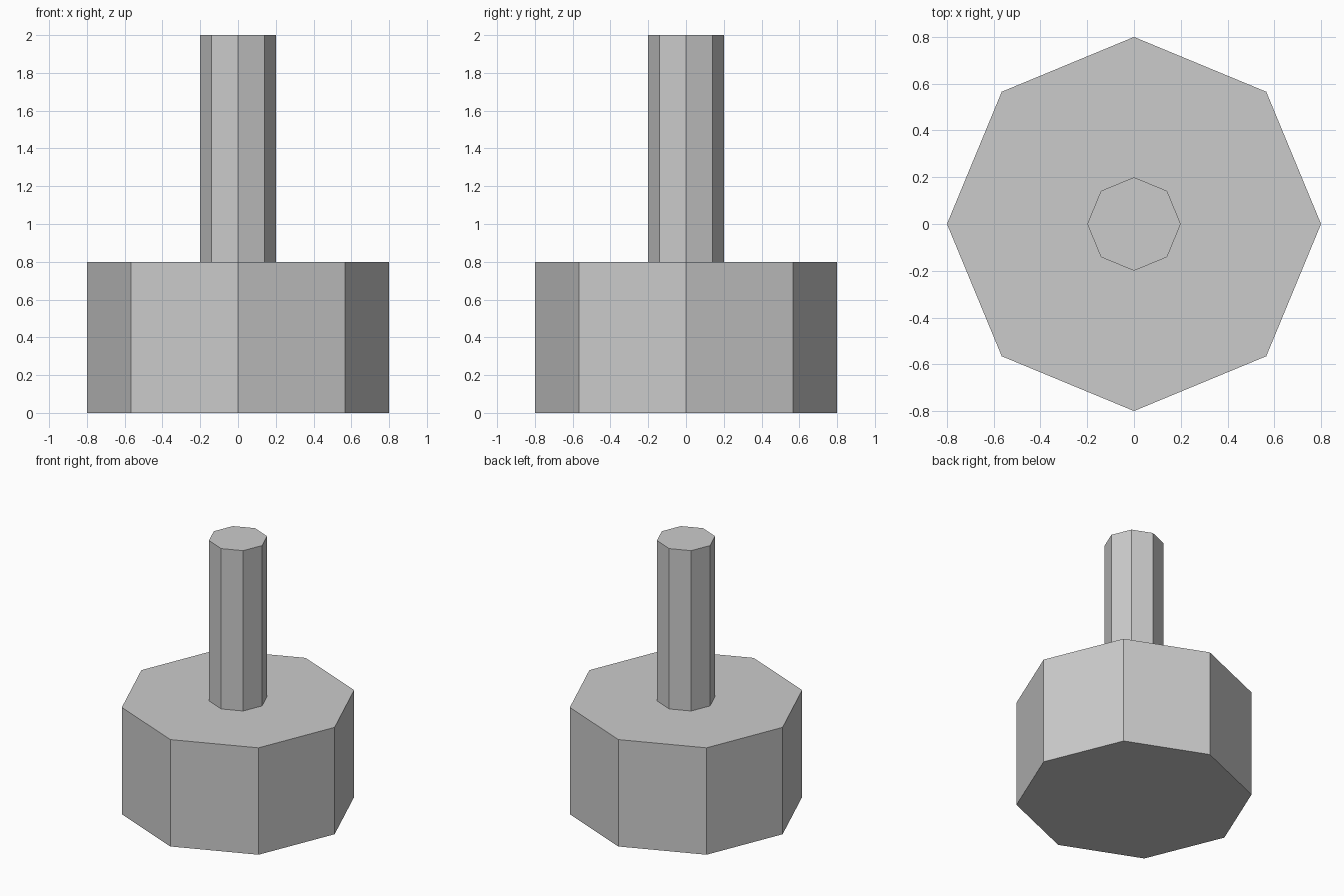
import bpy
import bmesh
from math import cos, sin, tau

if "Cube" in bpy.data.objects:
    bpy.data.objects.remove(bpy.data.objects["Cube"])

SIDES = 8


def ring(bm, radius, z):
    # One octagonal loop with corners on the x and y axes
    return [bm.verts.new((radius * cos(tau * i / SIDES), radius * sin(tau * i / SIDES), z))
            for i in range(SIDES)]


def lathe(name, profile):
    # Flat-sided solid from (radius, height) pairs, capped at both ends
    bm = bmesh.new()
    rings = [ring(bm, r, z) for r, z in profile]
    for low, high in zip(rings, rings[1:]):
        for i in range(SIDES):
            j = (i + 1) % SIDES
            bm.faces.new((low[i], low[j], high[j], high[i]))
    bm.faces.new(rings[0][::-1])
    bm.faces.new(rings[-1])
    mesh = bpy.data.meshes.new(name)
    bm.to_mesh(mesh)
    bm.free()
    obj = bpy.data.objects.new(name, mesh)
    bpy.context.collection.objects.link(obj)
    return obj


# Wide base stepping in to a slim upright stem, as one closed solid
lathe("stepped_peg", [(0.8, 0), (0.8, 0.8), (0.2, 0.8), (0.2, 2.0)])
